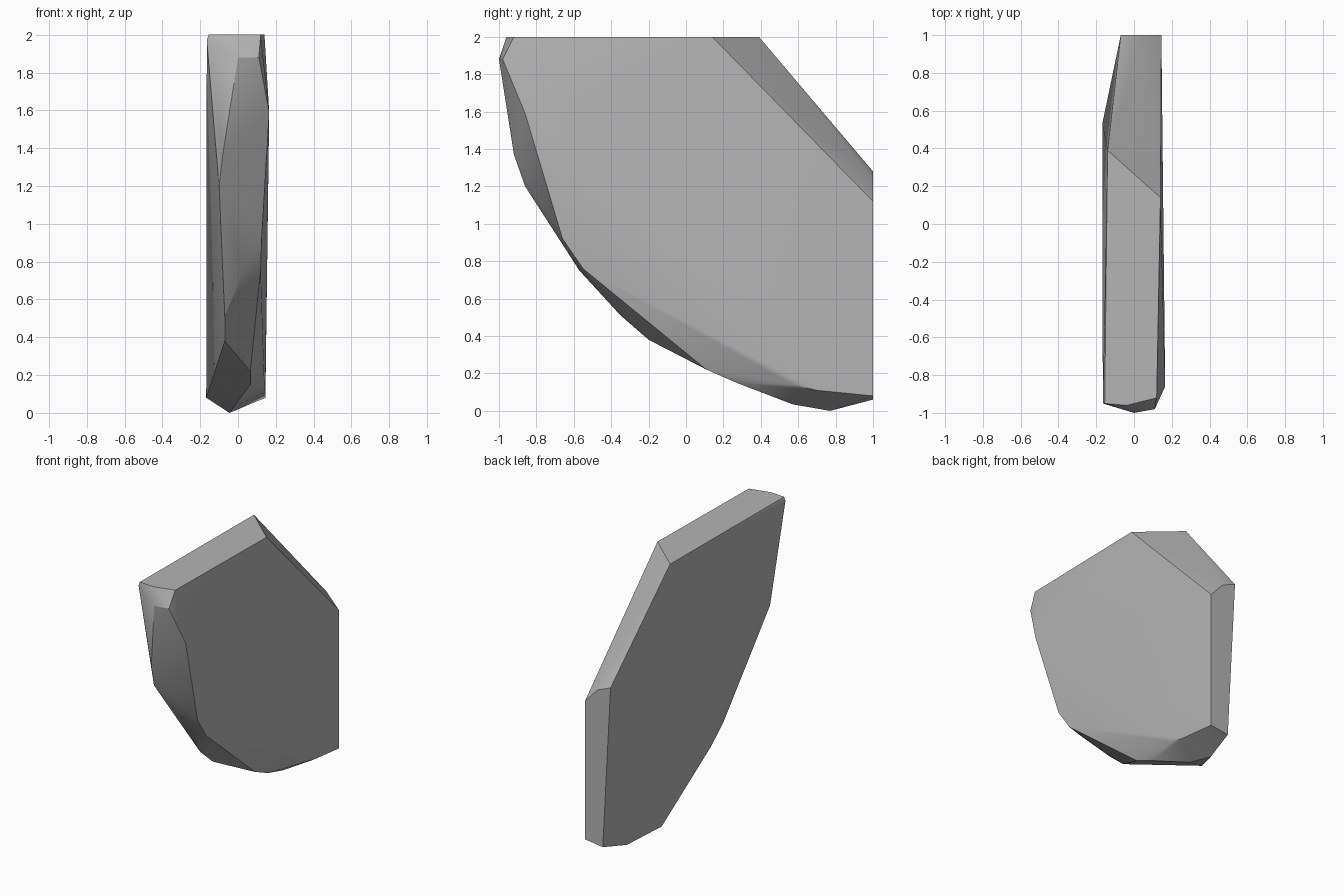
import bpy
import bmesh
import math

cube = bpy.data.objects.get("Cube")
if cube:
    bpy.data.objects.remove(cube, do_unlink=True)

# Stone colour
stone = bpy.data.materials.new("grey stone")
stone.use_nodes = True
grey = (0.46, 0.46, 0.46, 1)
stone.diffuse_color = grey
stone.node_tree.nodes["Principled BSDF"].inputs["Base Color"].default_value = grey

# Corners of the chipped slab, grouped by side
left_face = [(.12, -.92, 2), (.11, -.98, 1.88), (.165, -.86, 1.59),
             (.125, -.66, .92), (.12, -.55, .76), (.065, .11, .22),
             (.14, .57, .14), (.145, .7, .11), (.145, 1, .08),
             (.145, 1, 1.12), (.14, .14, 2)]
right_face = [(-.155, -.95, 2), (-.165, -.95, 1.97), (-.1, -.86, 1.2),
              (-.07, -.35, .51), (-.07, -.2, .38), (-.168, .53, .08),
              (-.005, 1, .06), (-.07, 1, 1.28), (-.14, .39, 2)]
rim = [(-.04, -.96, 2), (0, -1, 1.88), (-.08, -.92, 1.37), (.03, -.57, .75),
       (.065, .27, .15), (-.02, .57, .035), (-.045, .77, 0), (.04, 1, 1.235)]

# Wrap the corners in a faceted convex shell
bm = bmesh.new()
for corner in left_face + right_face + rim:
    bm.verts.new(corner)
bmesh.ops.convex_hull(bm, input=bm.verts[:])
loose = [v for v in bm.verts if not v.link_faces]
bmesh.ops.delete(bm, geom=loose, context="VERTS")
bmesh.ops.dissolve_limit(bm, angle_limit=math.radians(1),
                         verts=bm.verts[:], edges=bm.edges[:])
bmesh.ops.recalc_face_normals(bm, faces=bm.faces[:])

mesh = bpy.data.meshes.new("stone_slab")
bm.to_mesh(mesh)
bm.free()
mesh.materials.append(stone)
slab = bpy.data.objects.new("stone_slab", mesh)
bpy.context.collection.objects.link(slab)

# Soft broad faces, crisp chipped edges
bpy.ops.object.select_all(action="DESELECT")
slab.select_set(True)
bpy.context.view_layer.objects.active = slab
bpy.ops.object.shade_smooth_by_angle(angle=math.radians(30))
